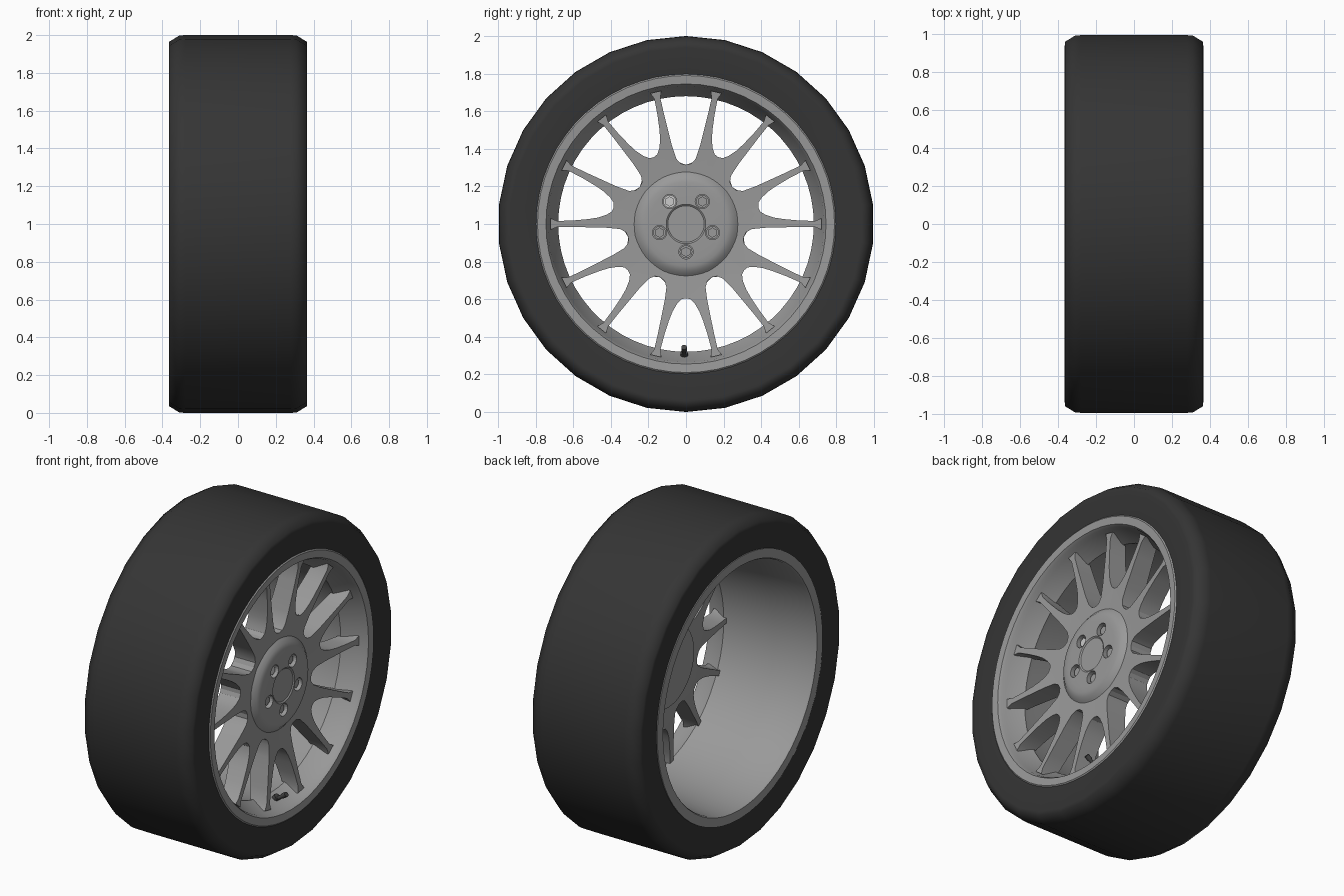
import bpy, bmesh, math
from mathutils import Vector, Matrix

if "Cube" in bpy.data.objects:
    bpy.data.objects.remove(bpy.data.objects["Cube"])

CZ = 1.0  # wheel axle height; the axle runs along x


def material(name, v):
    m = bpy.data.materials.new(name)
    m.diffuse_color = (v, v, v, 1)
    m.use_nodes = True
    m.node_tree.nodes["Principled BSDF"].inputs["Base Color"].default_value = m.diffuse_color
    return m


RUBBER = material("black rubber", 0.035)
ALLOY = material("grey alloy", 0.32)
BRIGHT = material("bright steel", 0.6)
DARK = material("dark valve", 0.06)


def finish(bm, name, mat, angle=35):
    bmesh.ops.recalc_face_normals(bm, faces=bm.faces)
    me = bpy.data.meshes.new(name)
    bm.to_mesh(me)
    bm.free()
    ob = bpy.data.objects.new(name, me)
    bpy.context.collection.objects.link(ob)
    if mat:
        me.materials.append(mat)
    bpy.ops.object.select_all(action='DESELECT')
    ob.select_set(True)
    bpy.context.view_layer.objects.active = ob
    if angle:
        bpy.ops.object.shade_smooth_by_angle(angle=math.radians(angle))
    return ob


def lathe(profile, n, closed=True):
    """Spin (x, radius) points round the axle; an open profile gets capped ends."""
    bm = bmesh.new()
    rings = []
    for k in range(n):
        a = 2 * math.pi * k / n
        rings.append([bm.verts.new((x, r * math.sin(a), CZ + r * math.cos(a))) for x, r in profile])
    m = len(profile)
    for k in range(n):
        A, B = rings[k], rings[(k + 1) % n]
        for i in range(m if closed else m - 1):
            j = (i + 1) % m
            bm.faces.new((A[i], A[j], B[j], B[i]))
    if not closed:
        bm.faces.new([r[0] for r in rings])
        bm.faces.new([r[-1] for r in rings])
    return bm


def rod(bm, p, q, r, n):
    """Add a cylinder from p to q."""
    p, q = Vector(p), Vector(q)
    d = q - p
    mat = Matrix.Translation((p + q) / 2) @ d.to_track_quat('Z', 'Y').to_matrix().to_4x4()
    bmesh.ops.create_cone(bm, cap_ends=True, segments=n, radius1=r, radius2=r,
                          depth=d.length, matrix=mat)


# Tyre: 30-sided ring with chamfered shoulders
half = [(0.358, 0.78), (0.365, 0.84), (0.365, 0.94), (0.364, 0.965), (0.31, 0.998), (0.28, 1.0)]
finish(lathe(half + [(-x, r) for x, r in reversed(half)], 30), "tyre", RUBBER, 65)

# Rim: stepped front lip, narrow throat, barrel widening to the back flange
finish(lathe([(0.358, 0.80), (0.366, 0.79), (0.362, 0.745), (0.345, 0.735), (0.32, 0.73),
              (0.22, 0.68), (0.19, 0.685), (-0.1, 0.715), (-0.355, 0.738), (-0.366, 0.745),
              (-0.366, 0.80)], 60), "rim", ALLOY)

# Spokes: seven mirrored pairs, (sideways, outward) points for each edge of one spoke
U_EDGE = [(-.049, .2145), (-.07, .307), (-.045, .318), (-.027, .35), (-.02, .42),
          (-.018, .5), (-.016, .6), (-.016, .685), (-.03, .72)]
V_EDGE = [(.049, .2145), (.088, .385), (.066, .395), (.048, .425), (.034, .47),
          (.026, .52), (.019, .6), (.016, .685), (.03, .72)]


def front_x(d):
    return 0.275 + 0.04 * max(0, d - 0.25) / 0.47


def back_x(d):
    return 0.13 + 0.08 * max(0, d - 0.25) / 0.47


bm = bmesh.new()
for k in range(7):
    for s in (-1, 1):
        a = 2 * math.pi * k / 7 + s * math.pi / 14

        def put(p, fx):
            n, d = p[0] * s, p[1]
            return bm.verts.new((fx(d), n * math.cos(a) + d * math.sin(a),
                                 CZ - n * math.sin(a) + d * math.cos(a)))

        rows = [(put(u, front_x), put(v, front_x), put(v, back_x), put(u, back_x))
                for u, v in zip(U_EDGE, V_EDGE)]
        for A, B in zip(rows, rows[1:]):
            for i in range(4):
                j = (i + 1) % 4
                bm.faces.new((A[i], A[j], B[j], B[i]))
        bm.faces.new(rows[-1])
        bm.faces.new(rows[0])
bmesh.ops.remove_doubles(bm, verts=bm.verts, dist=0.0005)
# drop the inner walls left between neighbouring spokes
bmesh.ops.delete(bm, geom=[f for f in bm.faces if any(len(e.link_faces) > 2 for e in f.edges)
                           and abs(f.normal.x) < 0.1 and f.calc_center_median().x < 0.26
                           and all(len(e.link_faces) > 2 or abs(e.verts[0].co.x - e.verts[1].co.x) < 0.1
                                   for e in f.edges)
                           and (f.calc_center_median() - Vector((0.2, 0, CZ))).length < 0.2],
                 context='FACES_ONLY')
finish(bm, "spokes", ALLOY, 30)

# Hub: raised disc with soft edge and a shallow centre recess
hub = finish(lathe([(0.12, 0.25), (0.272, 0.285), (0.285, 0.268), (0.301, 0.25), (0.308, 0.225),
                    (0.310, 0.195), (0.310, 0.105), (0.304, 0.097)], 56, closed=False),
             "hub", ALLOY)

# Wheel bolts sunk in round pockets
cut = bmesh.new()
for k in range(5):
    a = math.pi + 2 * math.pi * k / 5
    y, z = 0.148 * math.sin(a), CZ + 0.148 * math.cos(a)
    rod(cut, (0.25, y, z), (0.35, y, z), 0.038, 20)
    b = bmesh.new()
    rod(b, (0.24, y, z), (0.264, y, z), 0.034, 20)
    rod(b, (0.26, y, z), (0.295, y, z), 0.027, 6)
    finish(b, "wheel_bolt", BRIGHT if y < 0 and z > 1.05 else ALLOY, 30)
cutter = finish(cut, "bolt_pocket_cutter", ALLOY, 0)
cutter.hide_render = True
cutter.hide_viewport = True
mod = hub.modifiers.new("bolt pockets", 'BOOLEAN')
mod.operation = 'DIFFERENCE'
mod.solver = 'EXACT'
mod.object = cutter

# Valve stem at the bottom of the rim
bm = bmesh.new()
rod(bm, (0.25, -0.01, 0.29), (0.275, -0.01, 0.315), 0.02, 12)
rod(bm, (0.27, -0.01, 0.30), (0.32, -0.01, 0.335), 0.011, 12)
rod(bm, (0.31, -0.01, 0.328), (0.335, -0.01, 0.345), 0.015, 12)
finish(bm, "valve_stem", DARK, 35)
